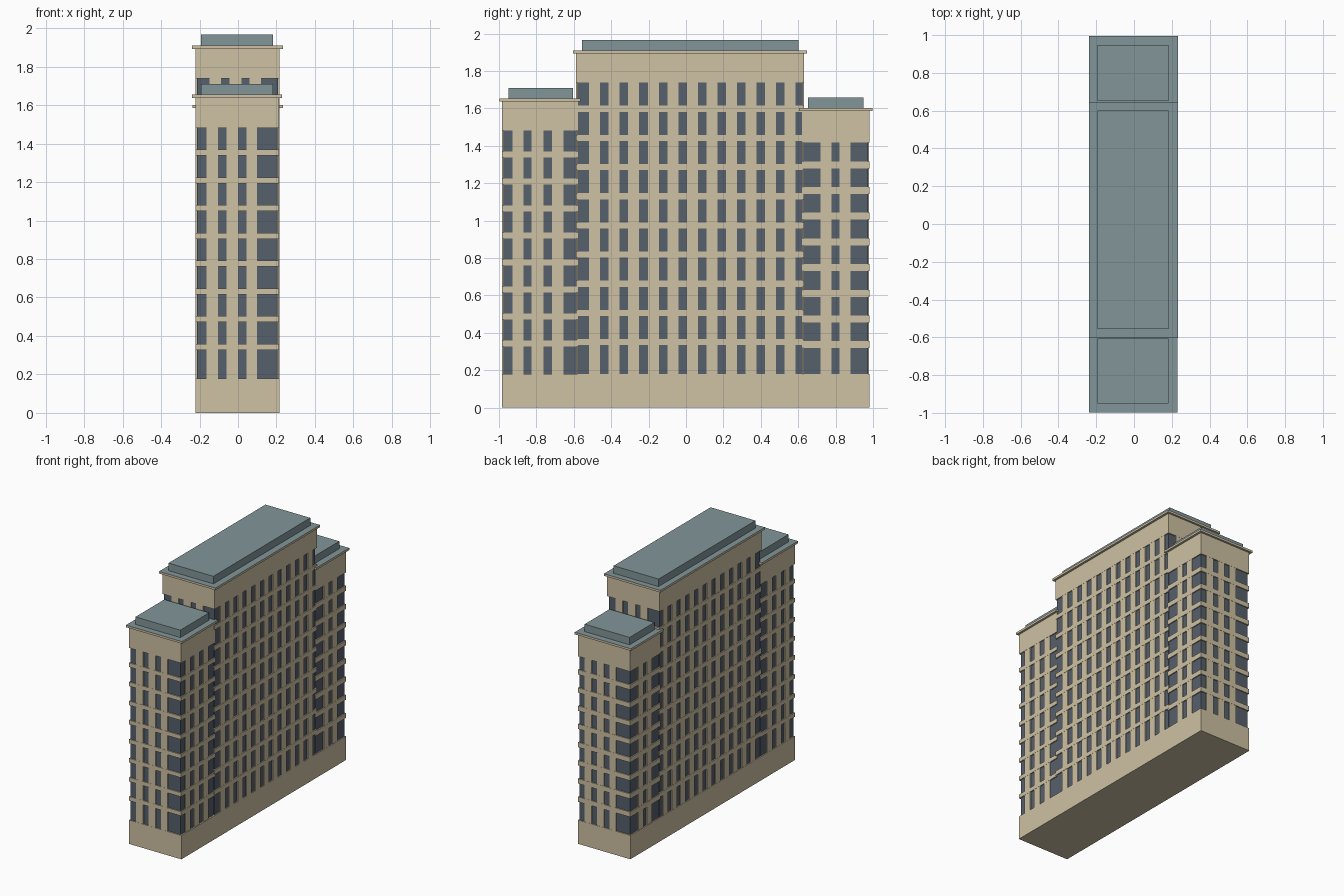
import bpy, bmesh
from mathutils import Matrix, Vector

if "Cube" in bpy.data.objects:
    bpy.data.objects.remove(bpy.data.objects["Cube"])


def material(name, rgb):
    m = bpy.data.materials.new(name)
    m.diffuse_color = (*rgb, 1)
    m.use_nodes = True
    m.node_tree.nodes["Principled BSDF"].inputs["Base Color"].default_value = m.diffuse_color
    return m


STONE = material("pale_stone", (0.62, 0.535, 0.37))
ROOF = material("grey_green_roof", (0.223, 0.30, 0.318))
GLASS = material("dark_glass", (0.094, 0.116, 0.150))


def boxes(name, extents, mat, top_mat=None):
    """One object made of axis-aligned boxes (x0, x1, y0, y1, z0, z1)."""
    bm = bmesh.new()
    for x0, x1, y0, y1, z0, z1 in extents:
        centre = Vector((x0 + x1, y0 + y1, z0 + z1)) / 2
        size = (x1 - x0, y1 - y0, z1 - z0, 1)
        bmesh.ops.create_cube(bm, size=1, matrix=Matrix.Translation(centre) @ Matrix.Diagonal(size))
    bm.normal_update()
    mesh = bpy.data.meshes.new(name)
    mesh.materials.append(mat)
    if top_mat:
        mesh.materials.append(top_mat)
        for f in bm.faces:
            f.material_index = 1 if f.normal.z > 0.5 else 0
    bm.to_mesh(mesh)
    bm.free()
    ob = bpy.data.objects.new(name, mesh)
    bpy.context.collection.objects.link(ob)
    return ob


BASE_TOP = 0.18
INSET = 0.008     # window recess behind the floor bands
PIER_IN = 0.001   # piers sit just behind the bands
LIP = 0.017       # cornice overhang


def tower(name, x0, x1, y0, y1, wall_top, floors, first_top, pitch, win_h,
          front_piers, back_piers, side_piers, cornice_y, roof_y, roof_top):
    # recessed glass core
    boxes(name + "_windows", [(x0 + INSET, x1 - INSET, y0 + INSET, y1 - INSET,
                               BASE_TOP - 0.02, wall_top - 0.02)], GLASS)

    # stone bands between the storeys, the last one being the plain top wall
    bands = []
    for i in range(floors):
        low = first_top + i * pitch
        high = low + pitch - win_h if i < floors - 1 else wall_top
        bands.append((x0, x1, y0, y1, low, high))
    boxes(name + "_floor_bands", bands, STONE)

    # upright piers between windows on all four sides
    p, d = PIER_IN, 0.02
    z0, z1 = BASE_TOP - 0.01, wall_top - 0.03
    piers = [(a, b, y0 + p, y0 + d, z0, z1) for a, b in front_piers]
    piers += [(a, b, y1 - d, y1 - p, z0, z1) for a, b in back_piers]
    for a, b in side_piers:
        piers.append((x0 + p, x0 + d, a, b, z0, z1))
        piers.append((x1 - d, x1 - p, a, b, z0, z1))
    boxes(name + "_piers", piers, STONE)

    # cornice with a roofed top, and the raised roof slab
    c0, c1 = cornice_y
    boxes(name + "_cornice", [(x0 - LIP, x1 + LIP, c0, c1, wall_top, wall_top + 0.016)], STONE, ROOF)
    boxes(name + "_roof_slab", [(-0.192, 0.183, *roof_y, wall_top + 0.01, roof_top)], ROOF)


def rotated(piers):
    return [(-b, -a) for a, b in piers]


# plain ground storey
boxes("ground_storey", [(-0.221, 0.216, -0.985, 0.98, 0, BASE_TOP)], STONE)

end_piers = [(-0.163, -0.104), (-0.06, 0.0), (0.044, 0.10)]
mid_piers = [(-0.147, -0.088), (-0.044, 0.018), (0.06, 0.12)]
long_piers = [(-0.518 + i * 0.1045, -0.459 + i * 0.1045) for i in range(11)]

tower("front_wing", -0.221, 0.213, -0.985, -0.577, 1.638, 9, 0.327, 0.1443, 0.113,
      end_piers, [], [(-0.927, -0.869), (-0.826, -0.762), (-0.716, -0.655)],
      (-0.998, -0.565), (-0.95, -0.605), 1.71)

tower("main_block", -0.221, 0.217, -0.588, 0.631, 1.893, 10, 0.334, 0.156, 0.123,
      mid_piers, rotated(mid_piers), long_piers,
      (-0.603, 0.646), (-0.555, 0.602), 1.966)

tower("back_wing", -0.220, 0.216, 0.619, 0.98, 1.585, 9, 0.318, 0.1374, 0.10,
      [], rotated(end_piers), [(0.72, 0.778), (0.82, 0.88)],
      (0.603, 0.996), (0.652, 0.948), 1.657)
